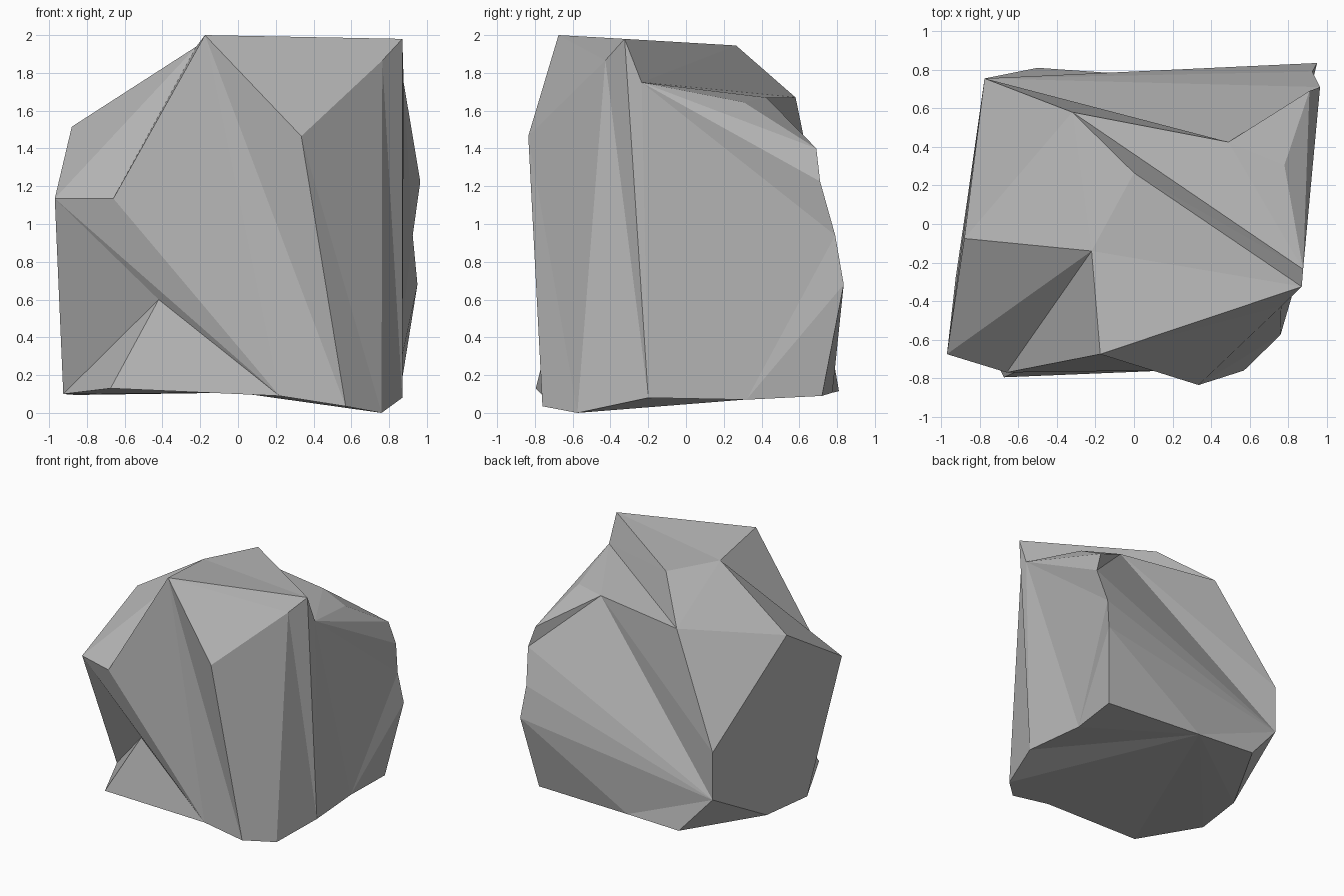
import bpy, bmesh

if "Cube" in bpy.data.objects:
    bpy.data.objects.remove(bpy.data.objects["Cube"])

# Boulder corners as three rough outlines: foot, waist and crown
foot = dict(b=(0, .775, .107), B=(-.5, .81, .115), Z=(-.86, .16, .095), V=(-.925, -.28, .1),
            S=(-.675, -.795, .13), T=(.22, -.758, .09), P=(.57, -.76, .035), Q=(.76, -.575, 0),
            X=(.87, -.2, .08), c=(.82, .32, .07), a=(.855, .72, .09))
waist = dict(e=(-.775, .755, .425), A=(-.775, .755, .82), J=(-.97, -.675, 1.135),
             K=(-.66, -.77, 1.135), U=(-.42, -.68, .6), O=(.335, -.835, 1.465),
             C=(.95, .835, .68), d=(.925, .79, .94), D=(.965, .71, 1.225), Y=(.91, .69, 1.4))
crown = dict(H=(-.88, -.075, 1.515), L=(-.175, -.675, 2), I=(-.22, -.14, 1.94), W=(.764, -.427, 1.866),
             M=(.87, -.325, 1.98), N=(.877, -.235, 1.75), R=(.78, .305, 1.645),
             E=(.49, .425, 1.67), F=(-.32, .58, 1.67), G=(0, .265, 1.945))

bm = bmesh.new()
v = {k: bm.verts.new(p) for ring in (foot, waist, crown) for k, p in ring.items()}


def fan(hub, rim):
    """Flat facets spreading from one corner to a chain of corners."""
    for p, q in zip(rim, rim[1:]):
        bm.faces.new((v[hub], v[p], v[q]))


fan("b", "BZVSTPQXca")      # underside
fan("J", "UVZeAHIKTU")      # left cliff and shoulder
fan("U", "VST")             # chipped front corner
fan("L", "IKTPOWMI")        # front slabs
fan("O", "PQW")             # front right buttress
fan("X", "QWMNc")           # right edge strips
fan("c", "NdCa")            # lower right side
fan("N", "dDYREFGM")        # upper right side and step in the top
fan("I", "MGFH")            # top
fan("A", "HFEe")            # back left ledge
fan("e", "EDdCbBZ")         # back
fan("E", "RYD")             # back right ledge
fan("b", "Ca")              # back right foot

bmesh.ops.recalc_face_normals(bm, faces=bm.faces[:])
mesh = bpy.data.meshes.new("boulder")
bm.to_mesh(mesh)
bm.free()

# Dark grey stone
stone = bpy.data.materials.new("stone")
stone.diffuse_color = (.47, .47, .47, 1)
stone.use_nodes = True
stone.node_tree.nodes["Principled BSDF"].inputs["Base Color"].default_value = stone.diffuse_color
mesh.materials.append(stone)
bpy.context.collection.objects.link(bpy.data.objects.new("boulder", mesh))
